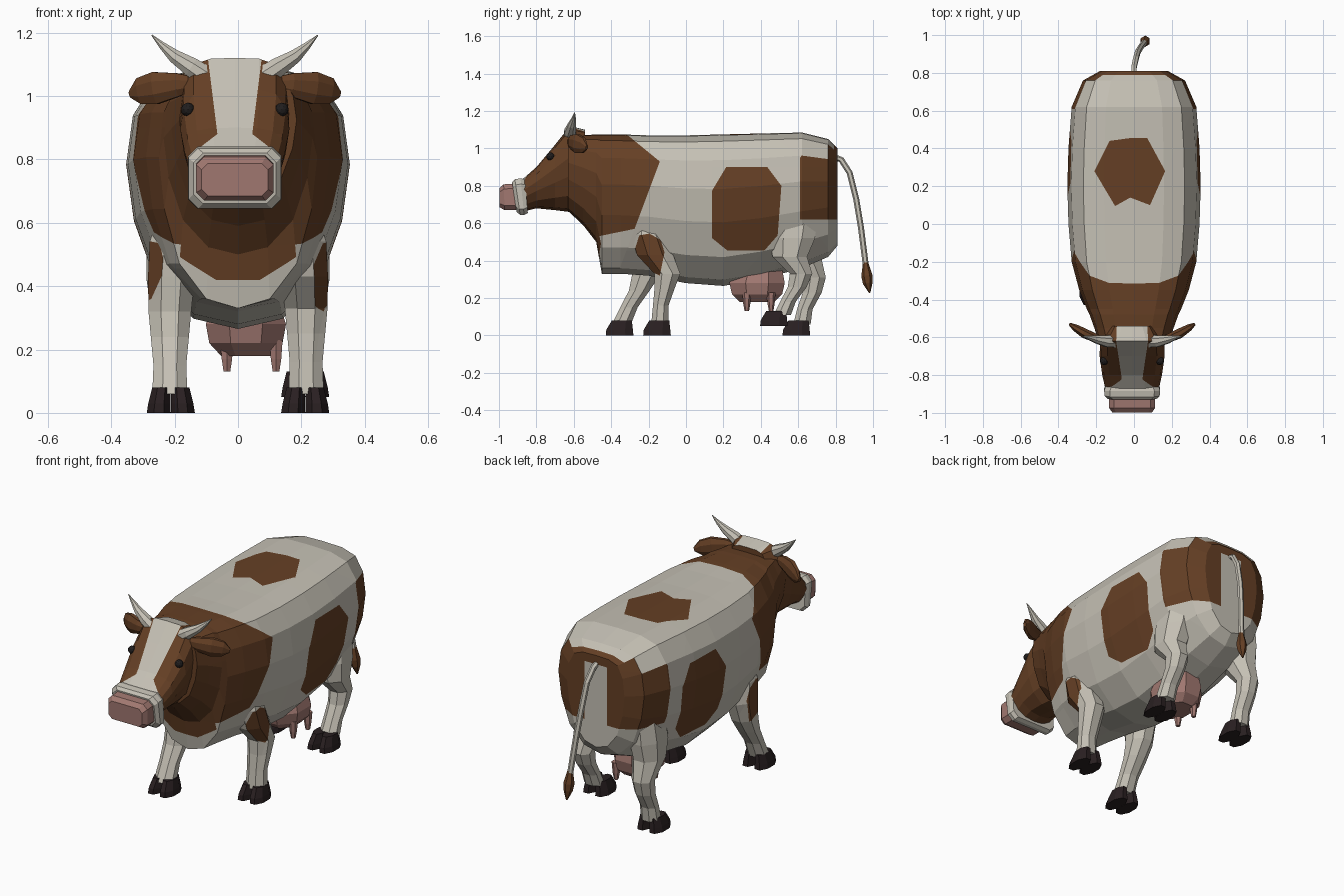
import bpy, bmesh
from math import sin, cos, pi
from mathutils import Vector

if "Cube" in bpy.data.objects:
    bpy.data.objects.remove(bpy.data.objects["Cube"], do_unlink=True)


def material(name, rgb):
    m = bpy.data.materials.new(name)
    m.use_nodes = True
    m.diffuse_color = (*rgb, 1)
    m.node_tree.nodes["Principled BSDF"].inputs["Base Color"].default_value = (*rgb, 1)
    return m


CREAM = material("cream_hide", (0.56, 0.53, 0.46))
BROWN = material("brown_hide", (0.13, 0.05, 0.018))
PINK = material("pink_skin", (0.36, 0.19, 0.165))
HOOF = material("dark_hoof", (0.022, 0.014, 0.015))
EYE = material("black_eye", (0.015, 0.013, 0.013))


def loft(rings):
    """Skin a list of equal-length point rings and cap both ends."""
    bm = bmesh.new()
    rows = [[bm.verts.new(p) for p in ring] for ring in rings]
    n = len(rows[0])
    for a, b in zip(rows, rows[1:]):
        for i in range(n):
            j = (i + 1) % n
            bm.faces.new((a[i], a[j], b[j], b[i]))
    bm.faces.new(rows[0])
    bm.faces.new(rows[-1])
    bmesh.ops.recalc_face_normals(bm, faces=bm.faces)
    return bm


def finish(name, bm, *mats):
    me = bpy.data.meshes.new(name)
    bm.to_mesh(me)
    bm.free()
    for m in mats:
        me.materials.append(m)
    ob = bpy.data.objects.new(name, me)
    bpy.context.collection.objects.link(ob)
    return ob


def paint(bm, test, *polys):
    """Cut convex outlines (axis a, axis b, points) into the faces; colour the inside."""
    bm.normal_update()
    faces = [f for f in bm.faces if test(f.calc_center_median(), f.normal)]
    for a, b, pts in polys:
        mid = sum((Vector(p) for p in pts), Vector((0, 0))) / len(pts)
        for p, q in zip(pts, pts[1:] + pts[:1]):
            co, no = Vector((0, 0, 0)), Vector((0, 0, 0))
            co[a], co[b] = p
            no[a], no[b] = q[1] - p[1], p[0] - q[0]
            if (mid[0] - p[0]) * no[a] + (mid[1] - p[1]) * no[b] > 0:
                no = -no
            geom = set(faces)
            for f in faces:
                geom.update(f.edges)
                geom.update(f.verts)
            out = bmesh.ops.bisect_plane(bm, geom=list(geom), dist=1e-5,
                                         plane_co=co, plane_no=no.normalized())
            faces = [g for g in out["geom"] if isinstance(g, bmesh.types.BMFace)
                     and (g.calc_center_median() - co).dot(no) < 0]
    for f in faces:
        f.material_index = 1


def rect(x0, x1, z0, z1):
    return [(x0, z0), (x1, z0), (x1, z1), (x0, z1)]


def tube(path, n=8, ref=None):
    """Rings along (x, y, z, ru, rv); level rings unless a reference axis is given."""
    pts = [Vector(p[:3]) for p in path]
    rings = []
    for i, p in enumerate(path):
        u, v = Vector((1, 0, 0)), Vector((0, 1, 0))
        if ref:
            t = (pts[min(i + 1, len(pts) - 1)] - pts[max(i - 1, 0)]).normalized()
            u = (Vector(ref) - t * t.dot(Vector(ref))).normalized()
            v = t.cross(u)
        ang = [2 * pi * (k + 0.5) / n for k in range(n)]
        rings.append([pts[i] + u * p[3] * cos(g) + v * p[4] * sin(g) for g in ang])
    return loft(rings)


# Shared half outline for torso and head: width and height fractions
HALF = [(0, 1), (.45, .995), (.76, .955), (.94, .83), (1, .64),
        (.93, .42), (.74, .19), (.4, .04), (0, 0)]
OUTLINE = HALF + [(-u, v) for u, v in HALF[-2:0:-1]]


def sections(rows, dx=0):
    return loft([[(dx + u * w, y, lo + v * (hi - lo)) for u, v in OUTLINE]
                 for y, hi, lo, w in rows])


# Torso and neck
body = sections([
    (.81, 1.0, .48, .18), (.76, 1.05, .42, .27), (.62, 1.085, .36, .33),
    (.4, 1.08, .30, .347), (.2, 1.075, .265, .353), (0, 1.07, .28, .347),
    (-.2, 1.07, .32, .33), (-.35, 1.075, .33, .29), (-.45, 1.075, .33, .25),
    (-.48, 1.075, .5, .235), (-.55, 1.07, .59, .21), (-.63, 1.07, .665, .185)])
# Neck and chest markings
paint(body, lambda c, n: c.y < 0,
      (1, 2, [(-.47, 1.2), (-.14, .93), (-.275, .57), (-.47, .53), (-.8, .53), (-.8, 1.2)]))
paint(body, lambda c, n: c.y < -.46,
      (0, 2, [(-.07, .42), (.07, .42), (.15, .47), (.3, .57), (.3, 1.2), (-.3, 1.2), (-.3, .57), (-.15, .47)]))
# Flank markings
paint(body, lambda c, n: abs(n.x) > .3,
      (1, 2, [(.215, .9), (.435, .9), (.51, .8), (.49, .535), (.42, .455), (.22, .455), (.14, .52), (.14, .775)]))
# Back marking, in two halves around a notch
for outline in ([(-.02, .455), (-.02, .14), (-.1, .095), (-.21, .28), (-.13, .44)],
                [(-.02, .455), (-.02, .14), (.085, .1), (.165, .28), (.07, .455)]):
    paint(body, lambda c, n: n.z > .5, (0, 1, outline))
# Rump markings with a pale stripe below the tail
for s in (-1, 1):
    paint(body, lambda c, n: n.z < .45 and c.y > .4,
          (1, 2, [(.61, .62), (.61, .95), (.67, 1.03), (.76, 1.1), (.9, 1.1), (.9, .62)]),
          (0, 2, rect(.07 * s, .5 * s, .3, 1.2)))
    for outline in ([(.235 * s, .79), (.4 * s, .51), (.4 * s, .9), (.235 * s, .9)],
                    rect(.07 * s, .235 * s, .79, .9)):
        paint(body, lambda c, n: n.z >= .45 and c.y > .5, (0, 1, outline))
paint(body, lambda c, n: c.y > .75, (0, 2, rect(-.07, .07, .95, 1.1)), (1, 2, rect(.79, .9, .9, 1.1)))
finish("body", body, CREAM, BROWN)

# Head with a pale blaze
HX = -.01
head = sections([(-.54, 1.10, .78, .12), (-.62, 1.12, .66, .17), (-.70, 1.02, .67, .172),
                 (-.80, .90, .68, .158), (-.88, .83, .66, .14)], HX)
for outline in ([(HX - .095, 1.2), (HX + .095, 1.2), (HX + .055, .88), (HX - .055, .88)],
                [(HX - .055, .88), (HX + .055, .88), (HX + .12, .83), (HX - .12, .83)]):
    paint(head, lambda c, n: n.z > .2, (0, 2, outline))
for f in head.faces:
    f.material_index = 1 - f.material_index
finish("head", head, CREAM, BROWN)


def snout_ring(y, lo, hi, w, c, lean):
    half = [(w - c, lo), (w, lo + c), (w, hi - c), (w - c, hi)]
    pts = half + [(-x, z) for x, z in reversed(half)]
    return [(HX + x, y + lean * (hi - z), z) for x, z in pts]


# Pale muzzle band and pink nose
finish("muzzle", loft([snout_ring(-.86, .655, .835, .14, .03, .08), snout_ring(-.885, .645, .84, .148, .03, .1),
                       snout_ring(-.915, .645, .835, .146, .03, .15), snout_ring(-.93, .66, .82, .13, .03, .15)]), CREAM)
finish("nose", loft([snout_ring(-.92, .67, .812, .122, .025, .12), snout_ring(-.975, .67, .808, .122, .025, .04),
                     snout_ring(-.998, .685, .787, .105, .02, .02)]), PINK)

# Paired ears, horns and eyes
for s, side in ((1, "left"), (-1, "right")):
    ear = [(.12, -.62, 1.04, .02, .015), (.18, -.61, 1.035, .04, .024), (.25, -.58, 1.025, .055, .028),
           (.3, -.55, 1.015, .045, .02), (.33, -.53, 1.005, .012, .008)]
    horn = [(.09, -.62, 1.06, .036, .036), (.135, -.62, 1.09, .033, .033), (.19, -.61, 1.125, .023, .023),
            (.23, -.6, 1.16, .012, .012), (.262, -.595, 1.192, .002, .002)]
    for name, path, ref, mat in (("ear", ear, (0, 0, 1), BROWN), ("horn", horn, (0, 1, 0), CREAM)):
        finish(f"{side}_{name}", tube([(HX + s * x, *r) for x, *r in path], 8, ref), mat)
    eye = bmesh.new()
    bmesh.ops.create_icosphere(eye, subdivisions=2, radius=.022)
    finish(f"{side}_eye", eye, EYE).location = (HX + s * .148, -.725, .957)

# Legs: y, z, half width, half depth, from the top down
LEGS = {
    "left_front": (1, -.155, 0, [(-.2, .64, .06, .07), (-.2, .54, .085, .1), (-.165, .43, .08, .105), (-.1, .33, .073, .075),
                                 (-.115, .25, .065, .058), (-.135, .16, .056, .045), (-.14, .06, .06, .05)]),
    "right_front": (-1, -.355, 0, [(-.2, .64, .06, .07), (-.21, .54, .085, .1), (-.2, .43, .08, .105), (-.215, .32, .073, .08),
                                   (-.25, .24, .065, .06), (-.305, .15, .056, .05), (-.345, .06, .06, .055)]),
    "left_hind": (1, .47, .05, [(.6, .7, .08, .12), (.57, .52, .095, .13), (.555, .42, .085, .1), (.615, .33, .062, .065),
                                (.595, .26, .055, .055), (.545, .18, .052, .045), (.515, .11, .056, .05)]),
    "right_hind": (-1, .59, 0, [(.63, .7, .08, .12), (.62, .52, .095, .13), (.63, .42, .085, .1), (.69, .31, .062, .062),
                                (.675, .23, .055, .055), (.635, .14, .052, .045), (.62, .06, .056, .05)]),
}
for name, (s, hy, hz, path) in LEGS.items():
    top_x = [.19, .2, .21]
    pts = [(s * (top_x[i] if i < 3 else .215), *p) for i, p in enumerate(path)]
    leg = tube(pts, 8)
    if "front" in name:
        d = 0 if s > 0 else -.035
        patch = [(-.195, .545), (-.135, .51), (-.115, .445), (-.14, .32), (-.22, .36), (-.275, .455), (-.25, .535)]
        paint(leg, lambda c, n: n.x * s > .3, (1, 2, [(y + d, z) for y, z in patch]))
    finish(f"{name}_leg", leg, CREAM, BROWN)
    # Cloven hoof: two tapered toes
    for toe, k in (("inner", -1), ("outer", 1)):
        x = s * .212 + k * .034
        finish(f"{name}_{toe}_toe", tube([(x + k * .004, hy, hz, .041, .08), (x + k * .002, hy, hz + .03, .038, .077),
                                          (x - k * .004, hy + .012, hz + .08, .031, .058)], 8), HOOF)

# Udder and teats
finish("udder", tube([(.025, .39, .38, .1, .13), (.025, .38, .28, .137, .16), (.025, .38, .22, .125, .145),
                      (.025, .38, .18, .085, .1)], 8), PINK)
for i in range(4):
    x, y = .04 + (.08 if i % 2 else -.075), .39 + (.065 if i > 1 else -.065)
    finish(f"teat_{i + 1}", tube([(x, y, .23, .024, .024), (x, y, .17, .019, .019), (x, y, .13, .012, .012)], 6), PINK)

# Tail and tuft
tail = [(0, .79, .955), (0, .83, .94), (.01, .875, .87), (.02, .91, .73), (.035, .935, .58), (.055, .962, .37)]
finish("tail", tube([(*p, .016, .016) for p in tail], 6, (1, 0, 0)), CREAM)
finish("tail_tuft", tube([(.055, .96, .39, .014, .014), (.058, .967, .32, .028, .03), (.06, .972, .28, .024, .026),
                          (.062, .982, .228, .004, .004)], 6, (1, 0, 0)), BROWN)
